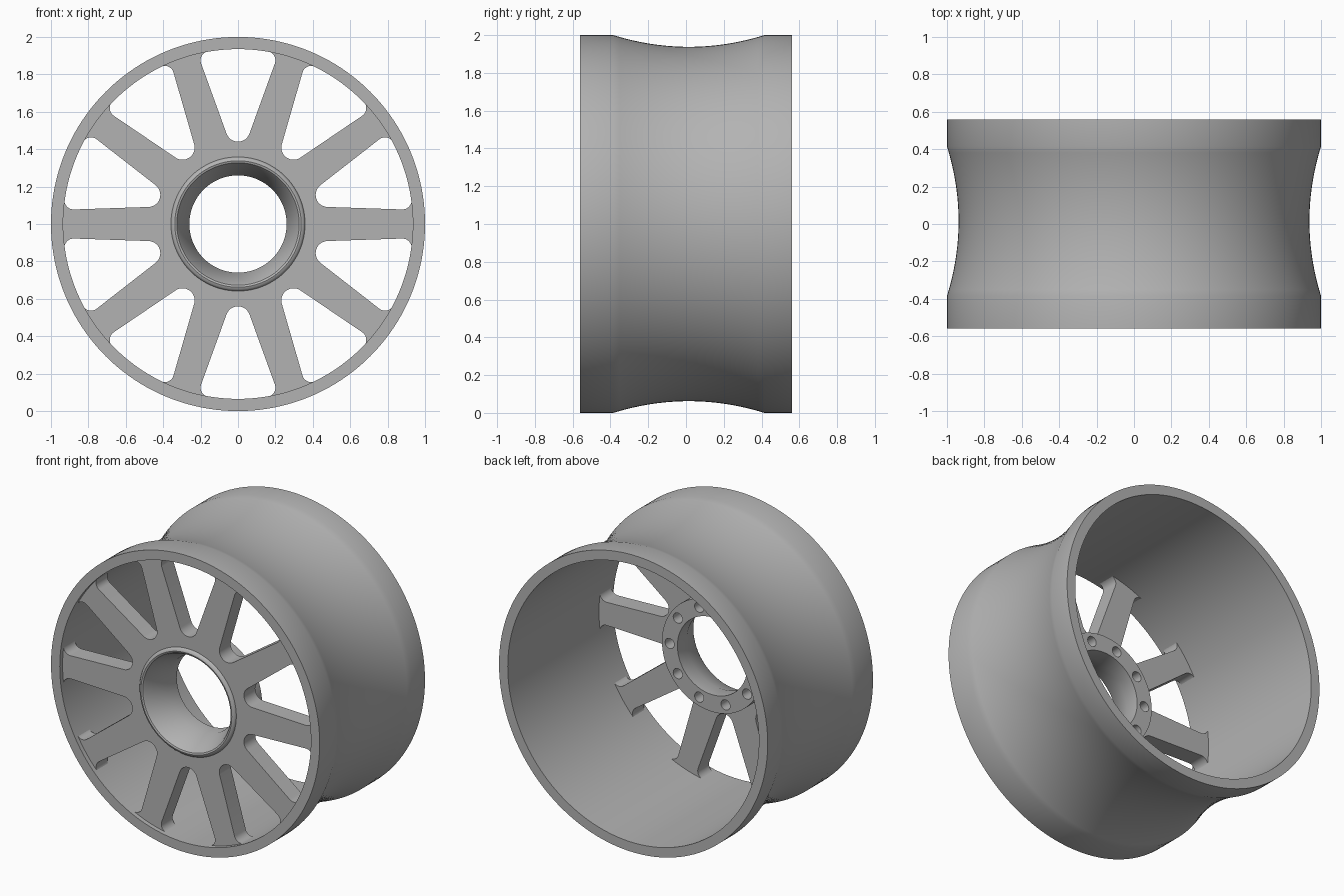
import bpy, bmesh, math
from mathutils import Matrix

if "Cube" in bpy.data.objects:
    bpy.data.objects.remove(bpy.data.objects["Cube"], do_unlink=True)

SPOKES = 10
STEP = 2 * math.pi / SPOKES
CENTRE = Matrix.Translation((0, 0, 1))

metal = bpy.data.materials.new("grey metal")
metal.use_nodes = True
GREY = (0.45, 0.45, 0.45, 1)
metal.diffuse_color = GREY
metal.node_tree.nodes["Principled BSDF"].inputs["Base Color"].default_value = GREY


def add_object(name, mesh):
    obj = bpy.data.objects.new(name, mesh)
    bpy.context.collection.objects.link(obj)
    mesh.materials.clear()
    mesh.materials.append(metal)
    return obj


def smooth(obj, angle=30):
    bpy.ops.object.select_all(action="DESELECT")
    obj.select_set(True)
    bpy.context.view_layer.objects.active = obj
    bpy.ops.object.shade_smooth_by_angle(angle=math.radians(angle))


def finish(bm, name):
    bmesh.ops.remove_doubles(bm, verts=bm.verts, dist=1e-5)
    bmesh.ops.recalc_face_normals(bm, faces=bm.faces)
    mesh = bpy.data.meshes.new(name)
    bm.to_mesh(mesh)
    bm.free()
    return add_object(name, mesh)


def lathe(name, profile, steps=128):
    """Turn a closed (radius, y) profile around the wheel axis."""
    bm = bmesh.new()
    verts = [bm.verts.new((r, y, 0)) for r, y in profile]
    edges = [bm.edges.new((v, verts[i - 1])) for i, v in enumerate(verts)]
    bmesh.ops.spin(bm, geom=verts + edges, cent=(0, 0, 0), axis=(0, 1, 0),
                   angle=2 * math.pi, steps=steps)
    bm.transform(CENTRE)
    return finish(bm, name)


def arc(cx, cy, radius, start, end, count):
    return [(cx + radius * math.cos(start + (end - start) * i / count),
             cy + radius * math.sin(start + (end - start) * i / count))
            for i in range(count + 1)]


def window_outline():
    """Rounded wedge: a tip arc, two corner fillets and an outer arc."""
    tip_y, tip_r = 0.505, 0.065
    cx, cy, fillet = 0.15, 0.875, 0.05
    span = math.hypot(cx, cy - tip_y)
    side = (math.atan2(cy - tip_y, cx) - math.pi / 2
            + math.asin((tip_r - fillet) / span))
    top = math.atan2(cy, cx)
    outer = math.hypot(cx, cy) + fillet
    right = arc(cx, cy, fillet, side, top, 10)
    left = [(-x, y) for x, y in reversed(right)]
    crown = arc(0, 0, outer, top, math.pi - top, 10)[1:-1]
    tip = arc(0, tip_y, tip_r, math.pi - side, 2 * math.pi + side, 14)
    return right + crown + left + tip


def pierced_disc(name, outlines, y_front, y_back):
    """Fill nested outlines, with the inner ones left open, and give depth."""
    curve = bpy.data.curves.new(name, "CURVE")
    curve.dimensions = "2D"
    curve.fill_mode = "BOTH"
    curve.extrude = (y_back - y_front) / 2
    for outline in outlines:
        spline = curve.splines.new("POLY")
        spline.points.add(len(outline) - 1)
        for point, (x, y) in zip(spline.points, outline):
            point.co = (x, y, 0, 1)
        spline.use_cyclic_u = True
    temp = bpy.data.objects.new(name + "_outline", curve)
    bpy.context.collection.objects.link(temp)
    bpy.context.view_layer.update()
    shape = temp.evaluated_get(bpy.context.evaluated_depsgraph_get())
    bm = bmesh.new()
    bm.from_mesh(shape.to_mesh())
    bpy.data.objects.remove(temp, do_unlink=True)
    bm.transform(Matrix.Translation((0, (y_front + y_back) / 2, 1))
                 @ Matrix.Rotation(math.pi / 2, 4, "X"))
    return finish(bm, name)


# Rim barrel: straight bore, with a shallow curved channel round the outside
channel = []
for i in range(25):
    t = -1 + i / 12
    channel.append((1 - 0.062 * (1 - t * t), 0.015 + 0.4 * t))
rim = lathe("rim_barrel", [(0.935, -0.56), (1, -0.56)] + channel
            + [(1, 0.56), (0.935, 0.56)], 160)
smooth(rim)

# Spoke disc: ten rounded windows leave ten spokes
window = window_outline()
outlines = [arc(0, 0, 0.937, 0, 2 * math.pi * 159 / 160, 159),
            arc(0, 0, 0.34, 0, 2 * math.pi * 95 / 96, 95)]
for i in range(SPOKES):
    c, s = math.cos(i * STEP), math.sin(i * STEP)
    outlines.append([(x * c - y * s, x * s + y * c) for x, y in window])
spokes = pierced_disc("spokes", outlines, -0.53, -0.41)
smooth(spokes)

# Hub: rounded front lip, tapered mouth, straight bore and raised back
hub = lathe("hub", [(0.375, -0.28), (0.375, -0.45), (0.36, -0.52),
                    (0.358, -0.535), (0.35, -0.545), (0.338, -0.549),
                    (0.327, -0.545), (0.318, -0.532), (0.26, -0.38),
                    (0.26, -0.28)])

# Blind bolt holes in the back of the hub, one behind each spoke
bm = bmesh.new()
for i in range(SPOKES):
    place = (CENTRE @ Matrix.Rotation(i * STEP, 4, "Y")
             @ Matrix.Translation((0.318, -0.28, 0))
             @ Matrix.Rotation(math.pi / 2, 4, "X"))
    bmesh.ops.create_cone(bm, cap_ends=True, segments=24, radius1=0.034,
                          radius2=0.034, depth=0.16, matrix=place)
cutter = finish(bm, "bolt_hole_cutter")
cutter.hide_render = True
cut = hub.modifiers.new("bolt_holes", "BOOLEAN")
cut.operation = "DIFFERENCE"
cut.solver = "EXACT"
cut.object = cutter
bpy.context.view_layer.objects.active = hub
bpy.ops.object.modifier_apply(modifier=cut.name)
bpy.data.objects.remove(cutter, do_unlink=True)
smooth(hub, 35)
